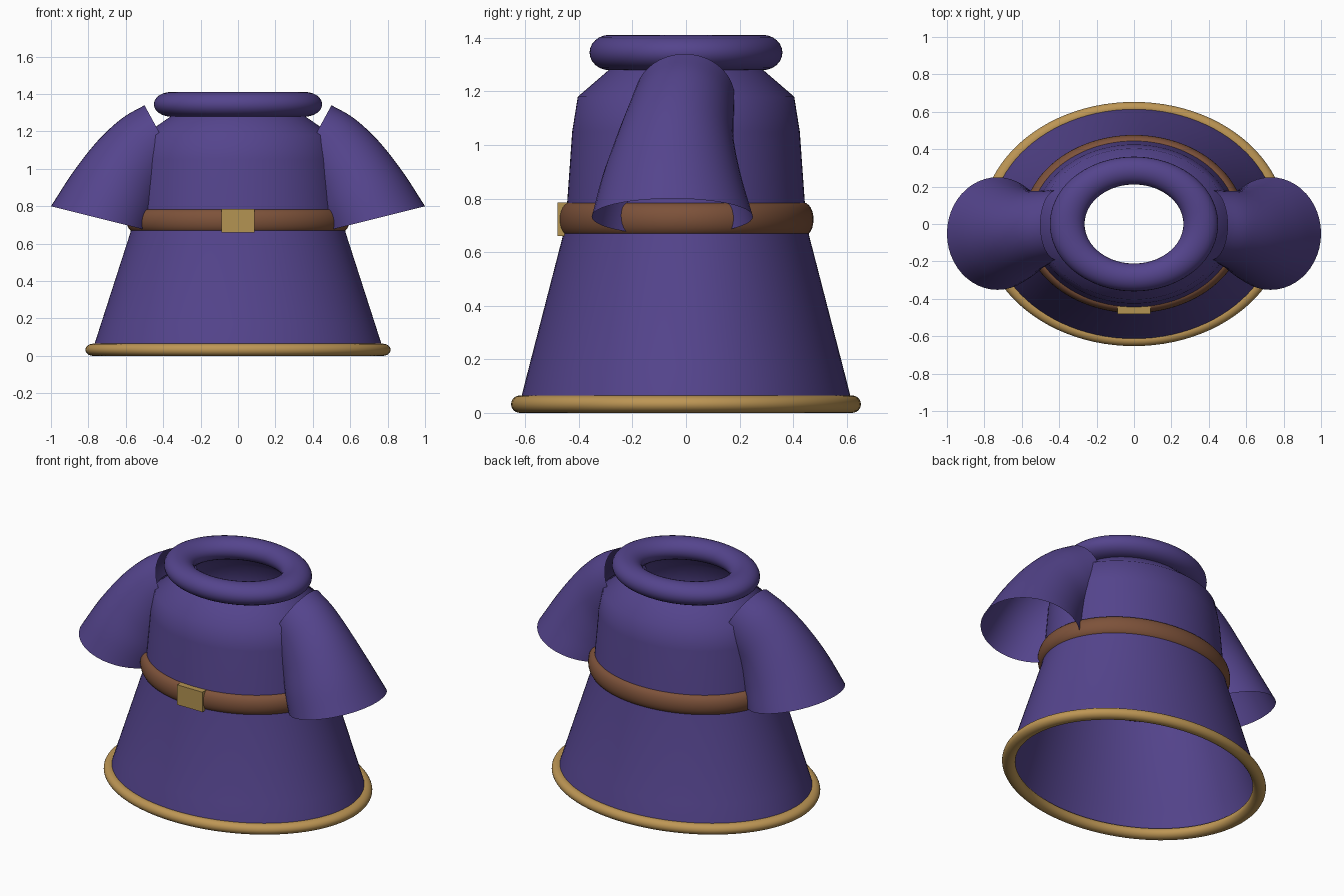
import bpy, bmesh, math
from mathutils import Vector

if "Cube" in bpy.data.objects:
    bpy.data.objects.remove(bpy.data.objects["Cube"])

SQUASH = 0.8   # every ring of the robe is an ellipse this deep


def material(name, rgb):
    m = bpy.data.materials.new(name)
    m.diffuse_color = (*rgb, 1)
    m.use_nodes = True
    m.node_tree.nodes["Principled BSDF"].inputs["Base Color"].default_value = m.diffuse_color
    return m


purple = material("purple_cloth", (0.089, 0.058, 0.265))
gold = material("gold_trim", (0.51, 0.305, 0.09))
leather = material("brown_leather", (0.205, 0.084, 0.042))
brass = material("brass", (0.456, 0.296, 0.085))


def finish(name, bm, mat, smooth=True):
    bmesh.ops.recalc_face_normals(bm, faces=bm.faces)
    for f in bm.faces:
        f.smooth = smooth
    me = bpy.data.meshes.new(name)
    bm.to_mesh(me)
    bm.free()
    me.materials.append(mat)
    ob = bpy.data.objects.new(name, me)
    bpy.context.collection.objects.link(ob)
    return ob


def loft(name, rings, mat, closed=False):
    """Skin a list of equal-length point rings; closed joins last to first."""
    bm = bmesh.new()
    vs = [[bm.verts.new(p) for p in r] for r in rings]
    pairs = list(zip(vs, vs[1:])) + ([(vs[-1], vs[0])] if closed else [])
    n = len(vs[0])
    for a, b in pairs:
        for i in range(n):
            j = (i + 1) % n
            bm.faces.new((a[i], a[j], b[j], b[i]))
    return finish(name, bm, mat)


def circle(r, z, n=96):
    angles = [2 * math.pi * i / n for i in range(n)]
    return [(r * math.cos(a), SQUASH * r * math.sin(a), z) for a in angles]


def band(name, major, width, z, height, mat, n=24):
    """Elliptical ring with an oval cross-section."""
    angles = [2 * math.pi * i / n for i in range(n)]
    rings = [circle(major + width * math.cos(a), z + height * math.sin(a)) for a in angles]
    return loft(name, rings, mat, closed=True)


# Robe body: open shell, radius against height
profile = [(0.776, 0.03), (0.765, 0.07), (0.733, 0.17), (0.575, 0.66), (0.555, 0.78),
           (0.531, 1.05), (0.505, 1.18), (0.36, 1.28), (0.31, 1.315)]
loft("robe_body", [circle(r, z) for r, z in profile], purple)

# Rolled collar, hem trim and belt
band("collar", 0.357, 0.093, 1.345, 0.066, purple)
band("hem_trim", 0.775, 0.041, 0.0325, 0.0325, gold)
band("belt", 0.55, 0.045, 0.722, 0.0625, leather)

# Belt buckle
bm = bmesh.new()
bmesh.ops.create_cube(bm, size=1)
bmesh.ops.scale(bm, vec=(0.176, 0.04, 0.125), verts=bm.verts)
bmesh.ops.translate(bm, vec=(0, -0.46, 0.722), verts=bm.verts)
finish("buckle", bm, brass, smooth=False)

# Flared sleeves: outer x, outer z, inner x, inner z, centre y, half depth
sections = [Vector(s) for s in (
    (0.50, 1.34, 0.32, 1.01, -0.005, 0.187),
    (0.62, 1.27, 0.36, 0.93, -0.022, 0.200),
    (0.75, 1.15, 0.40, 0.85, -0.042, 0.222),
    (0.88, 0.985, 0.43, 0.76, -0.053, 0.260),
    (1.00, 0.80, 0.46, 0.665, -0.051, 0.301))]


def spline(points, steps=6):
    """Catmull-Rom curve through the given vectors."""
    p = [2 * points[0] - points[1]] + points + [2 * points[-1] - points[-2]]
    out = []
    for a, b, c, d in zip(p, p[1:], p[2:], p[3:]):
        for k in range(steps):
            t = k / steps
            out.append(0.5 * (2 * b + (c - a) * t + (2 * a - 5 * b + 4 * c - d) * t * t
                              + (3 * b - a - 3 * c + d) * t ** 3))
    return out + [points[-1]]


def sleeve_ring(s, side, n=48):
    ox, oz, ix, iz, cy, hy = s
    ring = []
    for i in range(n):
        a = 2 * math.pi * i / n
        c = math.cos(a)
        ring.append((side * ((ox + ix) / 2 + (ox - ix) / 2 * c),
                     cy + hy * math.sin(a),
                     (oz + iz) / 2 + (oz - iz) / 2 * c))
    return ring


for side, label in ((1, "left"), (-1, "right")):
    loft(label + "_sleeve", [sleeve_ring(s, side) for s in spline(sections)], purple)
